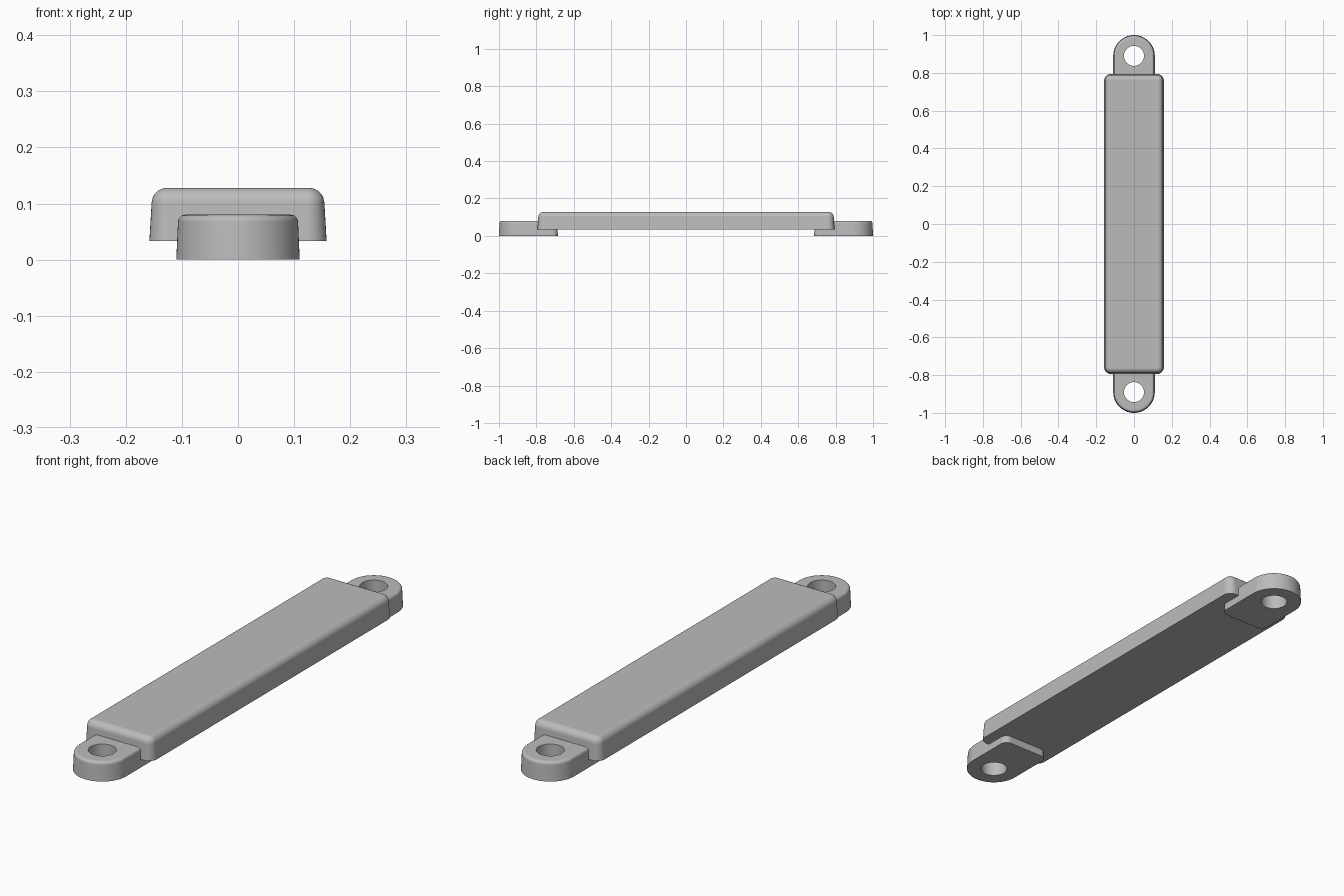
import bpy, bmesh
from math import sin, cos, pi, radians

if "Cube" in bpy.data.objects:
    bpy.data.objects.remove(bpy.data.objects["Cube"], do_unlink=True)

grey = bpy.data.materials.new("plain grey")
grey.use_nodes = True
colour = (0.5, 0.5, 0.5, 1)
grey.diffuse_color = colour
grey.node_tree.nodes["Principled BSDF"].inputs["Base Color"].default_value = colour


def outline(corners, inset):
    """Closed outline from rounded corners (x, y, radius, start, end, steps)."""
    pts = []
    for x, y, r, a0, a1, steps in corners:
        for i in range(steps + 1):
            a = radians(a0 + (a1 - a0) * i / steps)
            pts.append((x + (r - inset) * cos(a), y + (r - inset) * sin(a)))
    return pts


def drafted_block(name, corners, bottom, top, draft, fillet, steps=8):
    """Solid with slightly tapered walls and a rounded top edge."""
    levels = [(0, bottom)]
    for i in range(steps + 1):
        a = pi / 2 * i / steps
        levels.append((draft + fillet * (1 - cos(a)), top - fillet * (1 - sin(a))))
    bm = bmesh.new()
    rings = [[bm.verts.new((x, y, z)) for x, y in outline(corners, inset)]
             for inset, z in levels]
    n = len(rings[0])
    for low, high in zip(rings, rings[1:]):
        for i in range(n):
            j = (i + 1) % n
            bm.faces.new((low[i], low[j], high[j], high[i]))
    bm.faces.new(rings[0][::-1])
    bm.faces.new(rings[-1])
    mesh = bpy.data.meshes.new(name)
    bm.to_mesh(mesh)
    bm.free()
    mesh.materials.append(grey)
    obj = bpy.data.objects.new(name, mesh)
    bpy.context.collection.objects.link(obj)
    return obj


def finish(obj):
    bpy.ops.object.select_all(action="DESELECT")
    bpy.context.view_layer.objects.active = obj
    obj.select_set(True)
    for mod in list(obj.modifiers):
        bpy.ops.object.modifier_apply(modifier=mod.name)
    bpy.ops.object.shade_smooth_by_angle(angle=radians(35))
    obj.modifiers.new("even shading", "WEIGHTED_NORMAL").keep_sharp = True


# Long grip bar
hx, hy, r = 0.158, 0.794, 0.035
bar_corners = [(sx * (hx - r), sy * (hy - r), r, a, a + 90, 8)
               for sx, sy, a in ((1, 1, 0), (-1, 1, 90), (-1, -1, 180), (1, -1, 270))]
finish(drafted_block("grip_bar", bar_corners, 0.033, 0.128, 0.004, 0.028))

# Mounting lugs: round outer end, small corners on the inner end
lug_r, lug_y, inner, r = 0.11, 0.89, 0.685, 0.03
lug_corners = [(0, lug_y, lug_r, 0, 180, 48),
               (r - lug_r, inner + r, r, 180, 270, 8),
               (lug_r - r, inner + r, r, 270, 360, 8)]
for name, turn in (("back_lug", 0), ("front_lug", pi)):
    lug = drafted_block(name, lug_corners, 0, 0.08, 0.003, 0.013, 6)
    # Screw hole
    bpy.ops.mesh.primitive_cylinder_add(vertices=48, radius=0.053, depth=0.4,
                                        location=(0, lug_y, 0))
    cutter = bpy.context.object
    cutter.hide_render = True
    cutter.data.materials.append(grey)
    cut = lug.modifiers.new("screw hole", "BOOLEAN")
    cut.operation = "DIFFERENCE"
    cut.solver = "EXACT"
    cut.object = cutter
    finish(lug)
    bpy.data.objects.remove(cutter, do_unlink=True)
    lug.rotation_euler.z = turn
